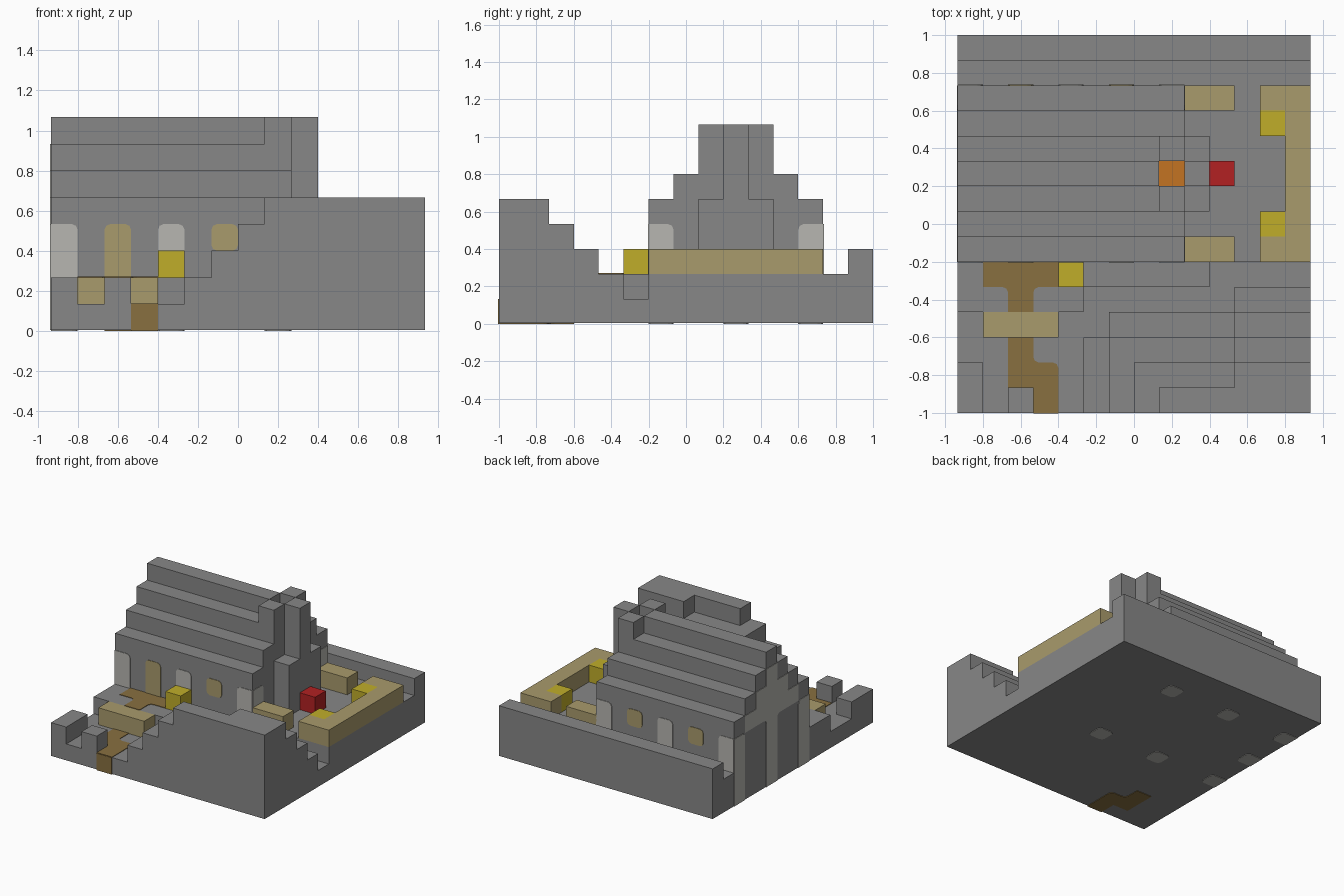
import bpy
import bmesh
from mathutils import Vector

U = 2 / 15                      # size of one block
ORIGIN = Vector((-7 * U, -1, 0))
E = 0.03                        # half thickness of painted plates, in blocks

if "Cube" in bpy.data.objects:
    bpy.data.objects.remove(bpy.data.objects["Cube"])


def material(name, rgb):
    linear = [((c / 255 + 0.055) / 1.055) ** 2.4 for c in rgb] + [1]
    mat = bpy.data.materials.new(name)
    mat.use_nodes = True
    mat.diffuse_color = linear
    bsdf = mat.node_tree.nodes["Principled BSDF"]
    bsdf.inputs["Base Color"].default_value = linear
    bsdf.inputs["Roughness"].default_value = 0.9
    return mat


STONE = material("stone grey", (135, 135, 135))
POST = material("pale grey", (183, 182, 177))
WOOD = material("tan wood", (169, 155, 108))
PATH = material("path brown", (136, 112, 64))
HAY = material("yellow", (192, 174, 42))
RED = material("red", (178, 33, 34))
FIRE = material("fire orange", (196, 115, 34))


def prism(name, mat, outline, axis, lo, hi):
    """Extrude a flat outline, given in block units, along an axis."""
    def place(p, d):
        q = list(p)
        q.insert("xyz".index(axis), d)
        return ORIGIN + Vector(q) * U
    bm = bmesh.new()
    face = bm.faces.new([bm.verts.new(place(p, lo)) for p in outline])
    ext = bmesh.ops.extrude_face_region(bm, geom=[face])
    shift = place((0, 0), hi) - place((0, 0), lo)
    verts = [g for g in ext["geom"] if isinstance(g, bmesh.types.BMVert)]
    bmesh.ops.translate(bm, verts=verts, vec=shift)
    bmesh.ops.recalc_face_normals(bm, faces=bm.faces)
    mesh = bpy.data.meshes.new(name)
    bm.to_mesh(mesh)
    bm.free()
    mesh.materials.append(mat)
    obj = bpy.data.objects.new(name, mesh)
    bpy.context.collection.objects.link(obj)
    return obj


def rect(a0, a1, b0, b1):
    return [(a0, b0), (a1, b0), (a1, b1), (a0, b1)]


def box(name, mat, x0, x1, y0, y1, z0, z1):
    return prism(name, mat, rect(x0, x1, y0, y1), "z", z0, z1)


def soften(points, corners, r=0.22):
    """Round the listed corners of an outline."""
    out = []
    for n, p in enumerate(points):
        if n not in corners:
            out.append(p)
            continue
        v = Vector(p)
        a = (Vector(points[n - 1]) - v).normalized() * r
        b = (Vector(points[(n + 1) % len(points)]) - v).normalized() * r
        out += [tuple(v + a), tuple(v + (a + b) * 0.3), tuple(v + b)]
    return out


def plate(name, mat, outline, axis, at):
    return prism(name, mat, outline, axis, at - E, at + E)


# Ground, terrace and rear wall
box("ground", STONE, 0, 14, 0, 15, E, 1)
prism("terrace", STONE, [(0, 4), (5, 4), (5, 5), (10, 5), (10, 6), (14, 6),
                         (14, 15), (0, 15)], "z", 1, 2)
box("rear_wall", STONE, 0, 14, 14, 15, 2, 3)
box("corner_block", STONE, 0, 1, 0, 2, 1, 2)
box("gate_block", STONE, 2, 3, 0, 1, 1, 2)

# Stepped hill in the front corner
for s in range(4):
    start = [(6, 4), (6, 3), (5, 3)] if s == 0 else [(5 + s, 4 - s)]
    prism(f"hill_step_{s + 1}", STONE,
          [(5 + s, 0), (14, 0), (14, 5 - s), (11, 5 - s), (11, 4 - s)] + start,
          "z", 1 + s, 2 + s)

# House with stepped roof, split at the chimney shaft
half = [(6, 2), (6, 5), (7, 5), (7, 6), (8, 6), (8, 7), (9, 7), (9, 8)]
mirror = [(19 - y, z) for y, z in reversed(half)]
prism("house", STONE, half + mirror, "x", 0, 8)
side = [(6, 2), (9, 2), (9, 8), (8, 8), (8, 6), (7, 6), (7, 5), (6, 5)]
prism("house_end_front", STONE, side, "x", 8, 9)
prism("house_end_back", STONE, [(19 - y, z) for y, z in side], "x", 8, 9)
breast = [(8, 2), (8, 5), (9, 5), (9, 8)]
prism("chimney_breast", STONE,
      breast + [(19 - y, z) for y, z in reversed(breast)], "x", 9, 10)
box("hearth_fire", FIRE, 8, 9, 9, 10, 2, 3)

# Posts, door and windows on the long walls
for label, wall in (("front", 6), ("back", 13)):
    for x, corners in ((0, [2]), (4, [2, 3]), (8, [3])):
        plate(f"{label}_post_{x}", POST,
              soften(rect(x, x + 1, 1.7, 4), corners), "y", wall)
    for x in (2, 6):
        door = label == "front" and x == 2
        bottom = 1.7 if door else 3
        plate(f"{label}_door" if door else f"{label}_window_{x}", WOOD,
              soften(rect(x, x + 1, bottom, 4), range(4)), "y", wall)

# Posts on the gable walls
for y, corners in ((6, [2]), (12, [3])):
    plate(f"left_end_post_{y}", POST,
          soften(rect(y, y + 1, E, 4), corners), "x", 0)
    plate(f"right_end_post_{y}", POST,
          soften(rect(y, y + 1, 1.7, 4), corners), "x", 9)
gable = [(10, E), (10, 4), (12, 4), (12, 5), (11, 5), (11, 6), (10, 6), (10, 7)]
plate("gable_frame", POST,
      soften(gable + [(19 - y, z) for y, z in reversed(gable)], [1, 14]), "x", 0)

# Post feet under the ground
for x, y in [(x, y) for x in (0, 4, 8) for y in (6, 12)] + [(0, 9)]:
    corners = [1, 2] if x == 0 else range(4)
    plate(f"post_foot_{x}_{y}", POST,
          soften(rect(x, x + 1, y, y + 1), corners), "z", E)

# Path, step and porch
lane = soften([(3, 0), (4, 0), (4, 2), (3, 2), (3, 3), (2, 3), (2, 1), (3, 1)],
              [2, 3])
plate("path", PATH, lane, "z", 1)
plate("path_underside", PATH, lane, "z", E)
plate("path_end", PATH, rect(3, 4, 0, 1), "y", 0)
plate("porch_path", PATH,
      soften([(1, 5), (2, 5), (2, 4), (3, 4), (3, 5), (4, 5), (4, 6), (1, 6)],
             [1, 4]), "z", 2)
box("wooden_step", WOOD, 1, 4, 3, 4, 1, 2)

# Yard furniture
prism("yard_fence", WOOD, [(12, 6), (14, 6), (14, 13), (12, 13), (12, 12),
                           (13, 12), (13, 7), (12, 7)], "z", 2, 3)
for y in (6, 12):
    box(f"yard_bench_{y}", WOOD, 9, 11, y, y + 1, 2, 3)
for x, y in ((4, 5), (12, 7), (12, 11)):
    box(f"hay_block_{x}_{y}", HAY, x, x + 1, y, y + 1, 2, 3)
box("red_block", RED, 10, 11, 9, 10, 2, 3)
